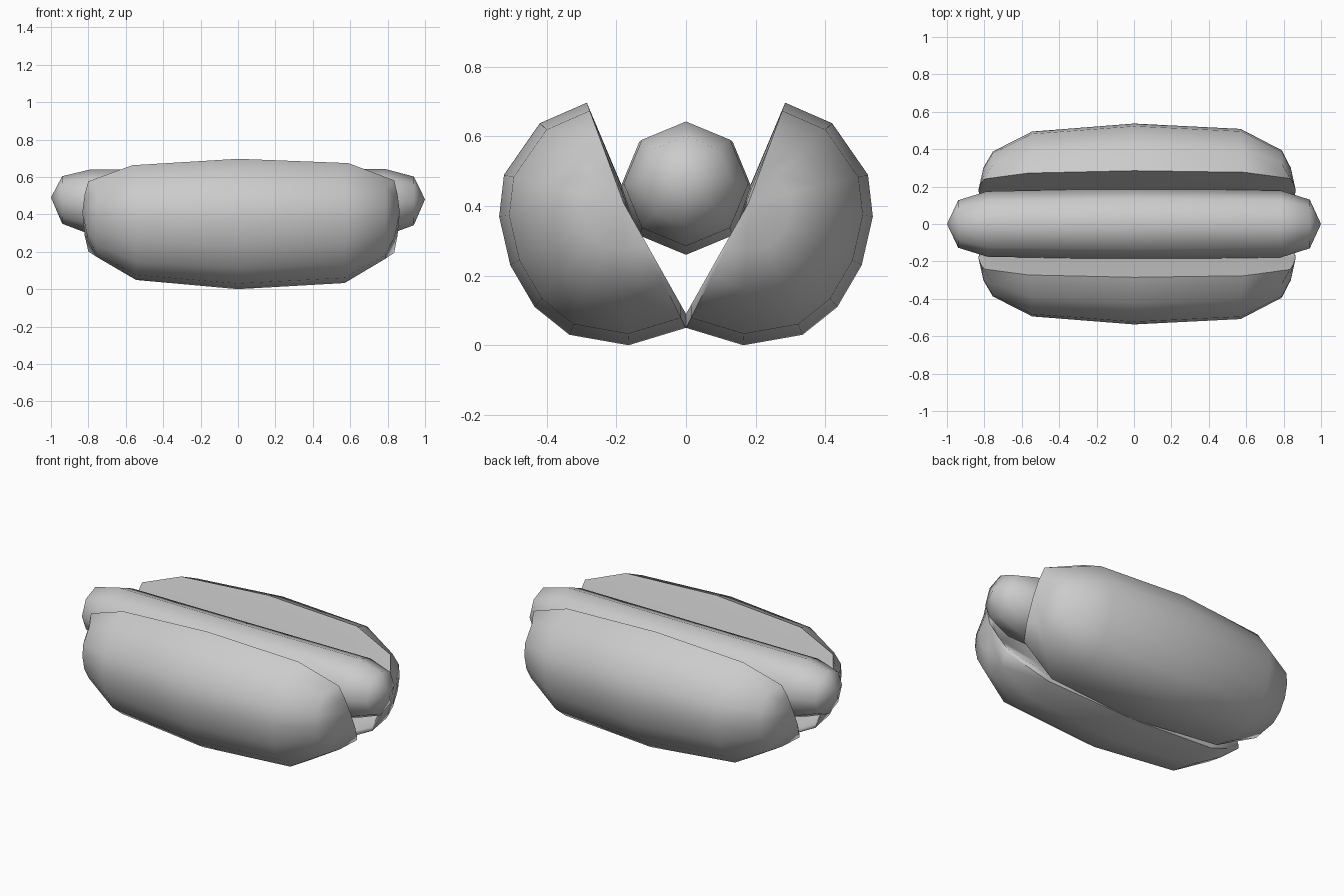
import bpy, bmesh, math

if "Cube" in bpy.data.objects:
    bpy.data.objects.remove(bpy.data.objects["Cube"])


def loft(name, rings, start, end):
    """Skin closed rings of equal length, closing each end to a point."""
    bm = bmesh.new()
    loops = [[bm.verts.new(p) for p in ring] for ring in rings]
    n = len(loops[0])
    for a, b in zip(loops, loops[1:]):
        for i in range(n):
            j = (i + 1) % n
            bm.faces.new((a[i], a[j], b[j], b[i]))
    for loop, tip in ((loops[0], start), (loops[-1], end)):
        v = bm.verts.new(tip)
        for i in range(n):
            bm.faces.new((loop[i], loop[(i + 1) % n], v))
    bmesh.ops.recalc_face_normals(bm, faces=bm.faces)
    mesh = bpy.data.meshes.new(name)
    bm.to_mesh(mesh)
    bm.free()
    obj = bpy.data.objects.new(name, mesh)
    bpy.context.collection.objects.link(obj)
    bpy.ops.object.select_all(action='DESELECT')
    obj.select_set(True)
    bpy.context.view_layer.objects.active = obj
    bpy.ops.object.shade_smooth_by_angle(angle=math.radians(58))
    return obj


# Sausage: octagonal sections, ends lifted slightly (x, centre z, radius)
sections = [(-0.94, 0.477, 0.127), (-0.785, 0.466, 0.175), (0, 0.45, 0.19),
            (0.785, 0.464, 0.179), (0.94, 0.472, 0.13)]
rings = []
for x, z, r in sections:
    rings.append([(x, r * math.cos(i * math.pi / 4), z + r * math.sin(i * math.pi / 4))
                  for i in range(8)])
loft("sausage", rings, (-1, 0, 0.49), (1, 0, 0.48))

# Bun half: rounded outside, slightly hollow cut face, shrinking to the ends
profile = [(0, 0.05), (0.165, 0.0), (0.335, 0.03), (0.435, 0.11), (0.505, 0.23),
           (0.537, 0.37), (0.523, 0.49), (0.42, 0.638), (0.285, 0.697),
           (0.185, 0.46), (0.105, 0.225), (0, 0.09)]
cy, cz = 0.18, 0.41
stations = [(-0.755, 0.58, 0.045), (-0.545, 0.88, 0.02), (0, 1, 0),
            (0.57, 0.92, 0.02), (0.79, 0.6, 0.045)]
for name, side in (("bun_front", -1), ("bun_back", 1)):
    rings = []
    for x, s, lean in stations:
        ring = []
        for i, (y, z) in enumerate(profile):
            # the cut rim reaches further out than the rounded side
            rim = lean if i in (0, 8, 9, 10, 11) else 0
            ring.append((x + math.copysign(rim, x), side * (cy + (y - cy) * s),
                         cz + (z - cz) * s))
        rings.append(ring)
    # narrow end rings
    for x, pos in ((-0.805, 0), (0.838, len(rings) + 1)):
        rings.insert(pos, [(x + math.copysign(0.015 if i in (0, 8, 9, 10, 11) else 0, x),
                            side * (cy + (y - cy) * 0.34), cz + (z - cz) * 0.34)
                           for i, (y, z) in enumerate(profile)])
    loft(name, rings, (-0.832, side * cy, cz), (0.865, side * cy, cz))
